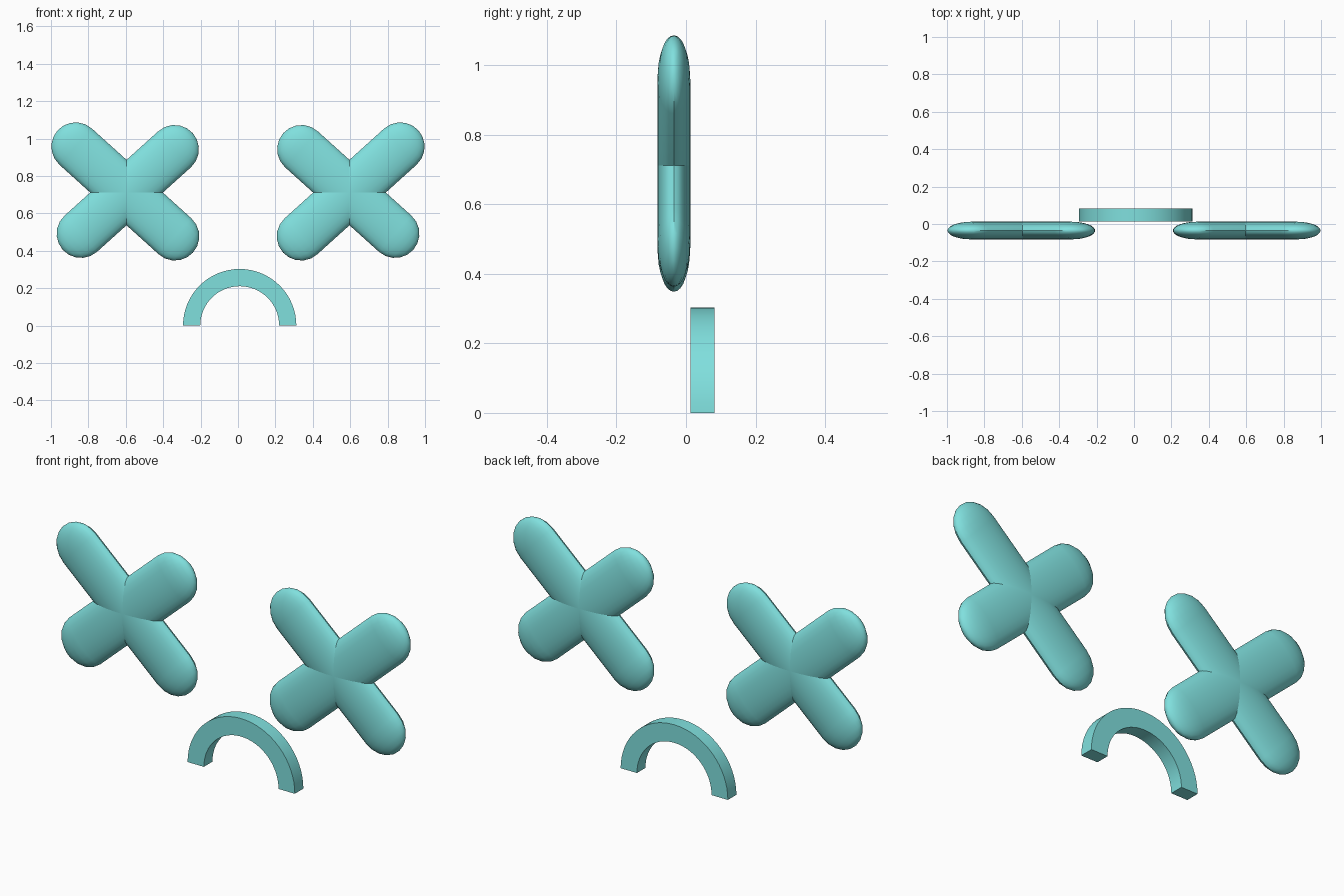
import bpy, bmesh, math
from mathutils import Matrix, Vector

if "Cube" in bpy.data.objects:
    bpy.data.objects.remove(bpy.data.objects["Cube"])

teal = bpy.data.materials.new("turquoise")
teal.diffuse_color = (0.216, 0.745, 0.73, 1)
teal.use_nodes = True
teal.node_tree.nodes["Principled BSDF"].inputs["Base Color"].default_value = teal.diffuse_color


def add_object(name, bm):
    bmesh.ops.recalc_face_normals(bm, faces=bm.faces)
    me = bpy.data.meshes.new(name)
    bm.to_mesh(me)
    bm.free()
    me.materials.append(teal)
    ob = bpy.data.objects.new(name, me)
    bpy.context.collection.objects.link(ob)
    bpy.ops.object.select_all(action='DESELECT')
    ob.select_set(True)
    bpy.context.view_layer.objects.active = ob
    bpy.ops.object.shade_smooth_by_angle(angle=math.radians(35))
    return ob


def capsule(name, a, b, r=0.13, half_depth=0.0475, y=-0.035, steps=5):
    """Round-ended bar between two (x, z) points, flattened in y."""
    a, b = Vector((a[0], 0, a[1])), Vector((b[0], 0, b[1]))
    half = (b - a).length / 2
    # half-outline of the bar, spun around its long axis
    quarter = [math.pi / 2 * i / steps for i in range(steps + 1)]
    profile = [(r * math.sin(t), half + r * math.cos(t)) for t in quarter]
    profile += [(x, -z) for x, z in reversed(profile)]
    bm = bmesh.new()
    vs = [bm.verts.new((x, 0, z)) for x, z in profile]
    es = [bm.edges.new(p) for p in zip(vs, vs[1:])]
    bmesh.ops.spin(bm, geom=vs + es, axis=(0, 0, 1), cent=(0, 0, 0),
                   angle=2 * math.pi, steps=24)
    bmesh.ops.remove_doubles(bm, verts=bm.verts, dist=1e-4)
    d = b - a
    turn = Matrix.Rotation(math.atan2(d.x, d.z), 4, 'Y')
    flat = Matrix.Diagonal((1, half_depth / r, 1, 1))
    bm.transform(Matrix.Translation((a + b) / 2 + Vector((0, y, 0))) @ turn @ flat)
    return add_object(name, bm)


def arch(name, cx, r_out, r_in, y0, y1, n=32):
    """Half ring standing on the ground."""
    bm = bmesh.new()
    rings = []
    for i in range(n + 1):
        t = math.pi * i / n
        rings.append([bm.verts.new((cx + r * math.cos(t), y, r * math.sin(t)))
                      for r, y in ((r_out, y0), (r_out, y1), (r_in, y1), (r_in, y0))])
    for p, q in zip(rings, rings[1:]):
        for k in range(4):
            bm.faces.new((p[k], p[(k + 1) % 4], q[(k + 1) % 4], q[k]))
    bm.faces.new(rings[0])
    bm.faces.new(rings[-1])
    return add_object(name, bm)


# Crossed eyes, mirrored left and right
for side, s in (("left", 1), ("right", -1)):
    capsule(side + "_eye_long_bar", (-0.868 * s, 0.957), (-0.337 * s, 0.478))
    capsule(side + "_eye_short_bar", (-0.339 * s, 0.943), (-0.84 * s, 0.492))

# Frowning mouth
arch("mouth", 0.009, 0.303, 0.211, 0.013, 0.082)
